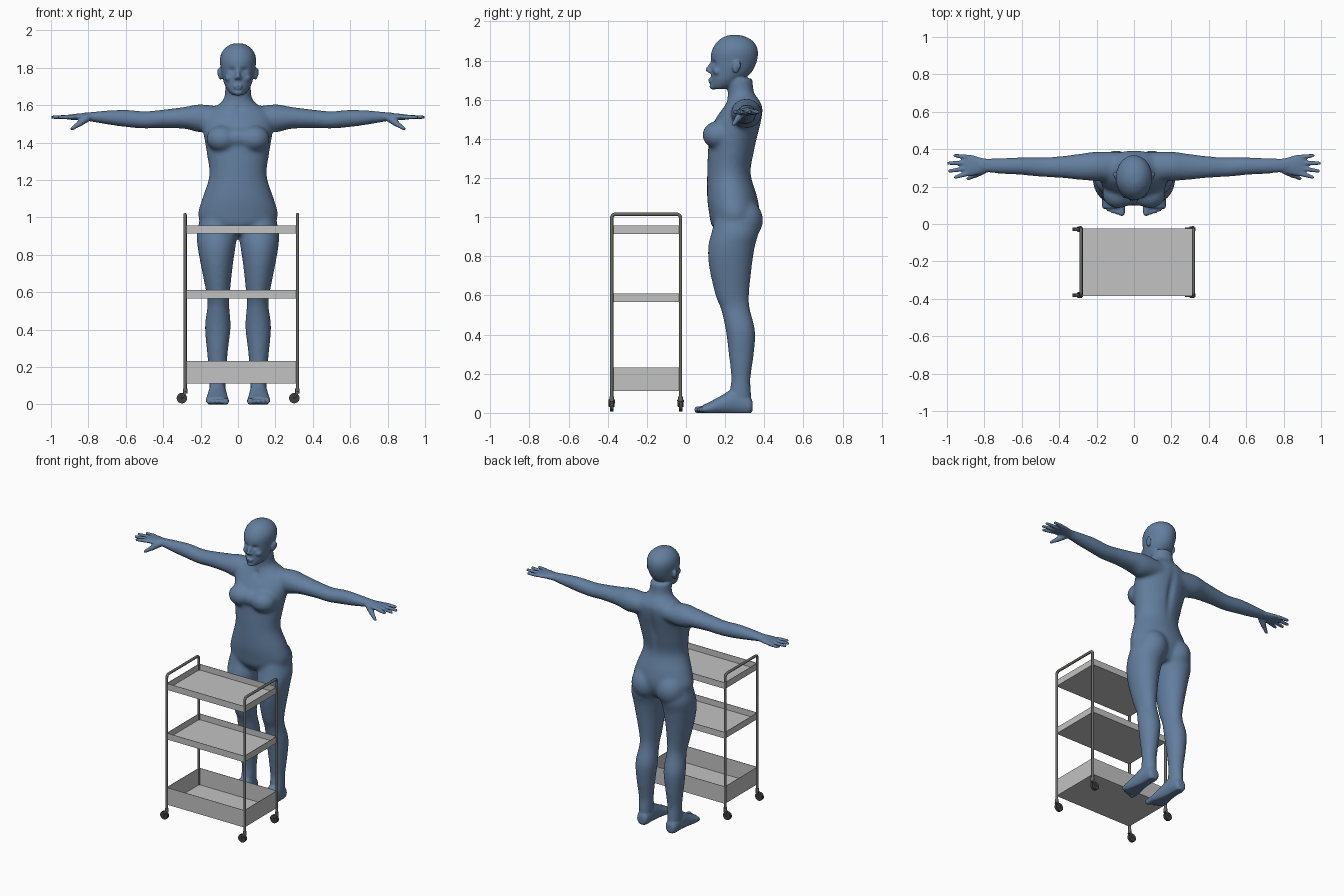
import bpy, bmesh, math
from mathutils import Vector, Matrix

cube = bpy.data.objects.get("Cube")
if cube:
    bpy.data.objects.remove(cube, do_unlink=True)


def material(name, rgb):
    m = bpy.data.materials.new(name)
    m.use_nodes = True
    m.diffuse_color = (*rgb, 1)
    m.node_tree.nodes["Principled BSDF"].inputs["Base Color"].default_value = (*rgb, 1)
    return m


BLUE = material("slate blue", (.125, .21, .345))
LIGHT = material("light grey", (.54, .54, .54))
STEEL = material("dark steel", (.14, .14, .13))
RUBBER = material("black rubber", (.05, .05, .05))


def make(name, bm, mat, smooth=True):
    bmesh.ops.recalc_face_normals(bm, faces=bm.faces[:])
    me = bpy.data.meshes.new(name)
    bm.to_mesh(me)
    bm.free()
    if smooth:
        me.shade_smooth()
        me.set_sharp_from_angle(angle=math.radians(40))
    me.materials.append(mat)
    ob = bpy.data.objects.new(name, me)
    bpy.context.collection.objects.link(ob)
    return ob


def spline(rows, steps=4):
    """Catmull-Rom rows between the given cross sections."""
    rows = [Vector(r) for r in rows]
    out = []
    for i in range(len(rows) - 1):
        a, b, c, d = (rows[min(max(i + k, 0), len(rows) - 1)] for k in (-1, 0, 1, 2))
        for s in range(steps):
            t = s / steps
            out.append(b + (c - a) * (t / 2) + (a * 2 - b * 5 + c * 4 - d) * (t * t / 2)
                       + (b * 3 - a - c * 3 + d) * (t ** 3 / 2))
    return out + [rows[-1]]


def loft(bm, axes, rows, n=32):
    """Closed oval tube; a row is station, low and high on each cross axis."""
    order = ["xyz".index(c) for c in axes]
    rings = []
    for t, a0, a1, b0, b1 in spline(rows):
        ring = []
        for k in range(n):
            w = math.tau * k / n
            co = [0, 0, 0]
            co[order[0]] = t
            co[order[1]] = (a0 + a1) / 2 + (a1 - a0) / 2 * math.cos(w)
            co[order[2]] = (b0 + b1) / 2 + (b1 - b0) / 2 * math.sin(w)
            ring.append(bm.verts.new(co))
        rings.append(ring)
    for p, q in zip(rings, rings[1:]):
        for k in range(n):
            bm.faces.new((p[k], p[k - 1], q[k - 1], q[k]))
    bm.faces.new(rings[0])
    bm.faces.new(rings[-1][::-1])


def blob(bm, centre, radii):
    m = Matrix.Translation(centre) @ Matrix.Diagonal((*radii, 1))
    bmesh.ops.create_uvsphere(bm, u_segments=20, v_segments=14, radius=1, matrix=m)


def rod(bm, p, q, r0, r1, round_ends=True):
    p, q = Vector(p), Vector(q)
    d = q - p
    m = Matrix.Translation((p + q) / 2) @ d.to_track_quat("Z", "Y").to_matrix().to_4x4()
    bmesh.ops.create_cone(bm, cap_ends=True, segments=16, radius1=r0, radius2=r1, depth=d.length, matrix=m)
    if round_ends:
        blob(bm, p, (r0,) * 3)
        blob(bm, q, (r1,) * 3)


def mirror_x(bm):
    new = bmesh.ops.duplicate(bm, geom=bm.verts[:] + bm.edges[:] + bm.faces[:])["geom"]
    for v in new:
        if isinstance(v, bmesh.types.BMVert):
            v.co.x *= -1


def fuse(ob, voxel, repeat):
    """Merge overlapping volumes into one skin and relax it."""
    m = ob.modifiers.new("Fuse", "REMESH")
    m.mode, m.voxel_size = "VOXEL", voxel
    s = ob.modifiers.new("Relax", "SMOOTH")
    s.factor, s.iterations = .5, repeat
    bpy.context.view_layer.update()
    me = bpy.data.meshes.new_from_object(ob.evaluated_get(bpy.context.evaluated_depsgraph_get()))
    bpy.data.objects.remove(ob, do_unlink=True)
    return me


# Core of the figure: arms, legs, bust and hips, then the trunk
bm = bmesh.new()
loft(bm, "xzy", [(.08, 1.47, 1.59, .23, .385), (.2, 1.455, 1.605, .23, .387), (.28, 1.473, 1.592, .235, .377),
                 (.4, 1.478, 1.577, .247, .362), (.5, 1.475, 1.568, .252, .357), (.6, 1.483, 1.576, .262, .357),
                 (.7, 1.497, 1.572, .267, .353), (.8, 1.514, 1.563, .275, .35), (.84, 1.514, 1.56, .272, .352)])
loft(bm, "zxy", [(1.0, .03, .2, .15, .36), (.92, .006, .22, .13, .37), (.85, .012, .217, .113, .352),
                 (.75, .027, .2, .117, .337), (.6, .043, .17, .15, .322), (.53, .047, .163, .178, .327),
                 (.42, .039, .177, .203, .353), (.3, .052, .168, .218, .347), (.18, .063, .156, .231, .33),
                 (.1, .066, .154, .221, .333), (.04, .07, .15, .22, .335)])
blob(bm, (.085, .165, 1.42), (.085, .082, .072))
blob(bm, (.095, .29, .985), (.1, .104, .11))
mirror_x(bm)
blob(bm, (0, .16, 1.425), (.11, .065, .058))
loft(bm, "zxy", [(z, -w, w, f, b) for z, w, f, b in (
    (.91, .1, .17, .33), (.96, .19, .13, .36), (1.02, .213, .118, .375), (1.1, .192, .108, .365),
    (1.22, .154, .108, .332), (1.33, .165, .112, .35), (1.42, .18, .12, .37), (1.5, .19, .15, .388),
    (1.56, .172, .19, .392), (1.6, .11, .21, .373), (1.64, .074, .213, .347), (1.71, .07, .2, .34))])
core = fuse(make("core", bm, BLUE), .01, 10)

# Hands and feet
bm = bmesh.new()
loft(bm, "xzy", [(.77, 1.515, 1.56, .278, .347), (.82, 1.518, 1.558, .268, .355), (.86, 1.52, 1.555, .258, .368),
                 (.9, 1.523, 1.55, .255, .372), (.915, 1.526, 1.546, .262, .366)])
for tip, y0, y1 in ((.955, .268, .25), (.985, .297, .284), (.992, .327, .325), (.957, .358, .366)):
    rod(bm, (.895, y0, 1.537), (tip, y1, 1.536), .0135, .0095)
rod(bm, (.81, .285, 1.53), (.85, .262, 1.5), .021, .016)
rod(bm, (.85, .262, 1.5), (.887, .243, 1.475), .015, .01)
loft(bm, "yxz", [(.34, .085, .135, .01, .06), (.32, .07, .15, -.01, .09), (.25, .063, .157, -.01, .125),
                 (.18, .056, .165, -.01, .088), (.12, .049, .173, -.01, .056), (.085, .052, .17, 0, .04)])
for k in range(5):
    x = .066 + k * .023
    r = .018 if k == 0 else .0125
    rod(bm, (x, .12, .02), (x, .06 + .004 * k * k / 2, .016), r, r)

# Ears, eyes and cheeks
blob(bm, (.094, .255, 1.768), (.012, .019, .033))
blob(bm, (.101, .266, 1.776), (.011, .014, .024))
blob(bm, (.034, .156, 1.785), (.015, .014, .011))
blob(bm, (.045, .165, 1.745), (.025, .028, .022))
blob(bm, (.01, .122, 1.745), (.01, .013, .009))
mirror_x(bm)

# Head, nose, lips and chin
loft(bm, "zxy", [(z, -w, w, f, b) for z, w, f, b in (
    (1.655, .03, .14, .2), (1.67, .048, .128, .25), (1.7, .067, .127, .29), (1.74, .081, .127, .335),
    (1.79, .091, .127, .36), (1.84, .097, .129, .368), (1.88, .088, .147, .357), (1.91, .064, .175, .328),
    (1.927, .034, .21, .288), (1.931, .01, .235, .265))])
rod(bm, (0, .133, 1.79), (0, .113, 1.755), .009, .012)
blob(bm, (0, .111, 1.752), (.011, .012, .01))
blob(bm, (0, .124, 1.703), (.025, .011, .006))
blob(bm, (0, .126, 1.69), (.021, .011, .007))
blob(bm, (0, .142, 1.668), (.027, .022, .017))
bm.from_mesh(core)
bpy.data.meshes.remove(core)
skin = fuse(make("details", bm, BLUE), .006, 3)

# Hollows at the eyes, spine and collar, with flat soles
hollows = [((.034, .136, 1.787), (.02, .03, .014), .012), ((-.034, .136, 1.787), (.02, .03, .014), .012),
           ((0, .37, 1.38), (.025, .05, .13), -.014), ((0, .2, 1.575), (.02, .03, .02), .008)]
bm = bmesh.new()
bm.from_mesh(skin)
for v in bm.verts:
    for c, size, push in hollows:
        d = sum(((p - q) / s) ** 2 for p, q, s in zip(v.co, c, size))
        if d < 9:
            v.co.y += push * math.exp(-d)
    v.co.z = max(v.co.z, 0)
bpy.data.meshes.remove(skin)
figure = make("standing_figure", bm, BLUE)
for e in figure.data.edges:
    e.use_edge_sharp = False

# Cart trays: open boxes of thin sheet
LEFT, RIGHT, FRONT, BACK = -.283, .318, -.38, -.028
for name, low, high in (("top_tray", .913, .957), ("middle_tray", .567, .611), ("bottom_tray", .113, .232)):
    bm = bmesh.new()
    size = Vector((RIGHT - LEFT, BACK - FRONT + .008, high - low))
    mid = Vector(((LEFT + RIGHT) / 2, (FRONT + BACK) / 2, (low + high) / 2))
    bmesh.ops.create_cube(bm, size=1, matrix=Matrix.Translation(mid) @ Matrix.Diagonal((*size, 1)))
    lid = [f for f in bm.faces if f.calc_center_median().z > high - .001]
    bmesh.ops.delete(bm, geom=lid, context="FACES")
    tray = make(name, bm, LIGHT, False)
    sheet = tray.modifiers.new("Sheet", "SOLIDIFY")
    sheet.thickness, sheet.offset = .004, -1

# Cart frames: one bent tube at each end
for name, x in (("right_frame", LEFT), ("left_frame", RIGHT)):
    bend, top = .02, 1.015
    path = [(FRONT, .07)]
    for y, start in ((FRONT + bend, math.pi), (BACK - bend, math.pi / 2)):
        for k in range(6):
            a = start - k * math.pi / 10
            path.append((y + bend * math.cos(a), top - bend + bend * math.sin(a)))
    path.append((BACK, .07))
    cu = bpy.data.curves.new(name, "CURVE")
    cu.dimensions, cu.bevel_depth, cu.bevel_resolution, cu.use_fill_caps = "3D", .009, 3, True
    line = cu.splines.new("POLY")
    line.points.add(len(path) - 1)
    for p, (y, z) in zip(line.points, path):
        p.co = (x, y, z, 1)
    line.use_smooth = True
    cu.materials.append(STEEL)
    bpy.context.collection.objects.link(bpy.data.objects.new(name, cu))

# Casters: trailing fork and wheel under each post
for side, x in (("right", LEFT), ("left", RIGHT)):
    for end, y in (("front", FRONT), ("back", BACK)):
        hub = Vector((x - .017, y, .034))
        bm = bmesh.new()
        rod(bm, (x, y, .058), (x, y, .085), .012, .012, False)
        for s in (-.011, .011):
            rod(bm, (x, y + s, .064), hub + Vector((0, s, 0)), .006, .004)
        make(f"{end}_{side}_caster_fork", bm, STEEL)
        bm = bmesh.new()
        bmesh.ops.create_cone(bm, cap_ends=True, segments=24, radius1=.028, radius2=.028, depth=.018,
                              matrix=Matrix.Translation(hub) @ Matrix.Rotation(math.pi / 2, 4, "X"))
        make(f"{end}_{side}_wheel", bm, RUBBER)
